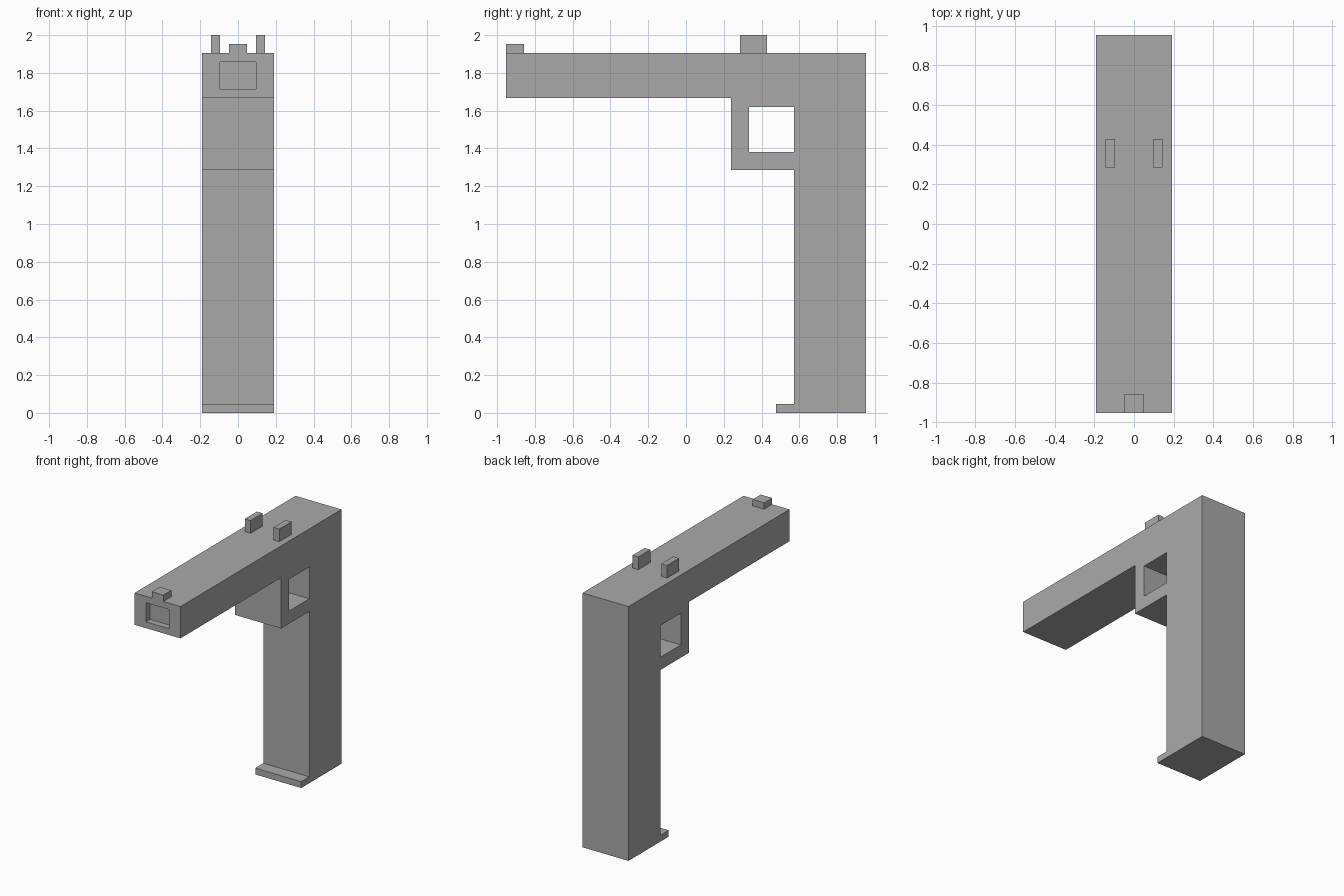
import bpy
import bmesh

cube = bpy.data.objects.get("Cube")
if cube:
    bpy.data.objects.remove(cube, do_unlink=True)

U = 2 / 42  # block unit: the model is 42 units tall

grey = bpy.data.materials.new("plain grey")
grey.use_nodes = True
colour = (0.4, 0.4, 0.4, 1)
grey.diffuse_color = colour
grey.node_tree.nodes["Principled BSDF"].inputs["Base Color"].default_value = colour


def prism(name, profile, x0, x1):
    """Extrude a (y, z) profile along x, all in block units."""
    bm = bmesh.new()
    face = bm.faces.new([bm.verts.new((x0 * U, y * U, z * U)) for y, z in profile])
    side = bmesh.ops.extrude_face_region(bm, geom=[face])["geom"]
    verts = [v for v in side if isinstance(v, bmesh.types.BMVert)]
    bmesh.ops.translate(bm, verts=verts, vec=((x1 - x0) * U, 0, 0))
    bmesh.ops.recalc_face_normals(bm, faces=bm.faces)
    mesh = bpy.data.meshes.new(name)
    bm.to_mesh(mesh)
    bm.free()
    mesh.materials.append(grey)
    obj = bpy.data.objects.new(name, mesh)
    bpy.context.collection.objects.link(obj)
    return obj


def box(name, x, y, z):
    return prism(name, [(y[0], z[0]), (y[1], z[0]), (y[1], z[1]), (y[0], z[1])], *x)


def cut(obj, cutter):
    """Subtract the cutter, then discard it."""
    cutter.hide_render = True
    mod = obj.modifiers.new("cut", "BOOLEAN")
    mod.operation = "DIFFERENCE"
    mod.solver = "EXACT"
    mod.object = cutter
    bpy.context.view_layer.objects.active = obj
    bpy.ops.object.modifier_apply(modifier=mod.name)
    bpy.data.objects.remove(cutter, do_unlink=True)


# Body: barrel, guard, grip and foot lip in one side profile
body = prism("body", [(-20, 40), (-20, 35), (5, 35), (5, 27), (12, 27),
                      (12, 1), (10, 1), (10, 0), (20, 0), (20, 40)], -4, 4)

# Opening through the guard and shallow recess in the barrel end
cut(body, box("guard_cutter", (-5, 5), (7, 12), (29, 34)))
cut(body, box("muzzle_cutter", (-2, 2), (-21, -19), (36, 39)))

# Front sight and the pair of rear sights
box("front_sight", (-1, 1), (-20, -18), (40, 41))
for name, x in (("right_rear_sight", (-3, -2)), ("left_rear_sight", (2, 3))):
    box(name, x, (6, 9), (40, 42))
